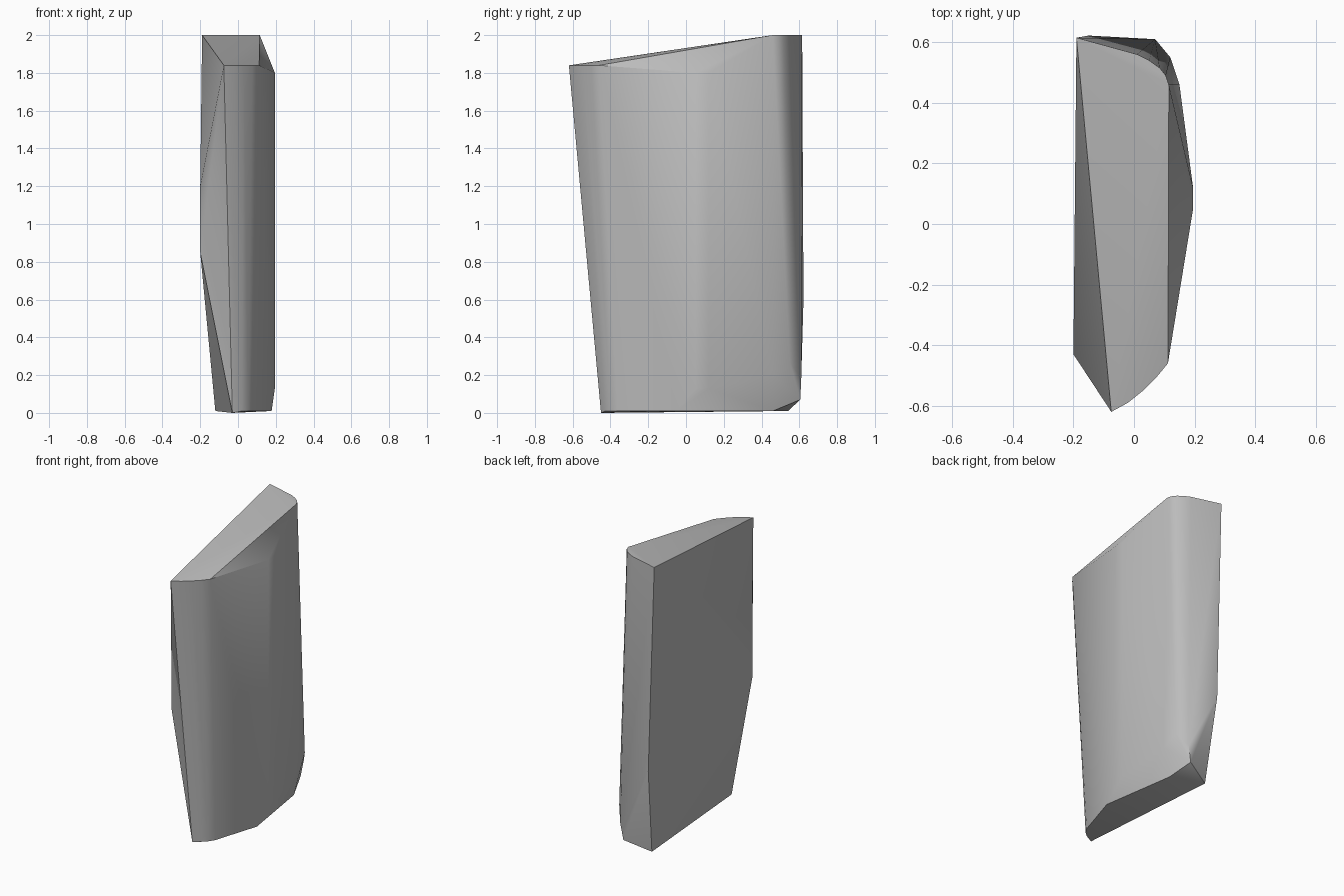
import bpy, bmesh, math

cube = bpy.data.objects.get("Cube")
if cube:
    bpy.data.objects.remove(cube, do_unlink=True)

# Single stone grey
grey = bpy.data.materials.new("stone_grey")
grey.use_nodes = True
colour = (0.5, 0.5, 0.5, 1)
grey.diffuse_color = colour
grey.node_tree.nodes["Principled BSDF"].inputs["Base Color"].default_value = colour


def level(points, z):
    """Lift a run of plan points to one height."""
    return [(x, y, z) for x, y in points]


corners = []
# Rounded front edge, leaning forward toward the top
corners += level([(-.075, -.62), (-.02, -.59), (.03, -.55), (.075, -.505), (.112, -.46)], 1.84)
corners += level([(.02, -.43), (.055, -.4), (.08, -.36)], .01)
corners += [(-.03, -.45, 0)]
# Rounded back edge, flaring out toward the foot
corners += level([(-.19, .615), (.01, .56), (.05, .54), (.085, .515), (.105, .49), (.115, .46)], 2)
corners += [(.05, .605, .07), (.07, .61, .18), (.12, .55, .27), (.15, .46, .2)]
# Bulge of the right flank
corners += level([(.195, .05), (.195, .12)], 1.8)
corners += level([(.195, .05), (.195, .12)], .13)
corners += level([(.178, -.05), (.1, .46)], .01)
# Ridge of the left flank and the back left edge
corners += [(-.2, -.43, 1.2), (-.2, -.43, .85)]
corners += [(-.15, .622, .6), (-.12, .54, .01)]

# Wrap the corners in one convex slab
bm = bmesh.new()
for co in corners:
    bm.verts.new(co)
hull = bmesh.ops.convex_hull(bm, input=bm.verts[:])
loose = [v for v in bm.verts if not v.link_faces]
bmesh.ops.delete(bm, geom=loose, context="VERTS")
bmesh.ops.recalc_face_normals(bm, faces=bm.faces[:])
mesh = bpy.data.meshes.new("slab")
bm.to_mesh(mesh)
bm.free()

slab = bpy.data.objects.new("stone_slab", mesh)
bpy.context.collection.objects.link(slab)
mesh.materials.append(grey)
bpy.ops.object.select_all(action="DESELECT")
slab.select_set(True)
bpy.context.view_layer.objects.active = slab
bpy.ops.object.shade_smooth_by_angle(angle=math.radians(30))
